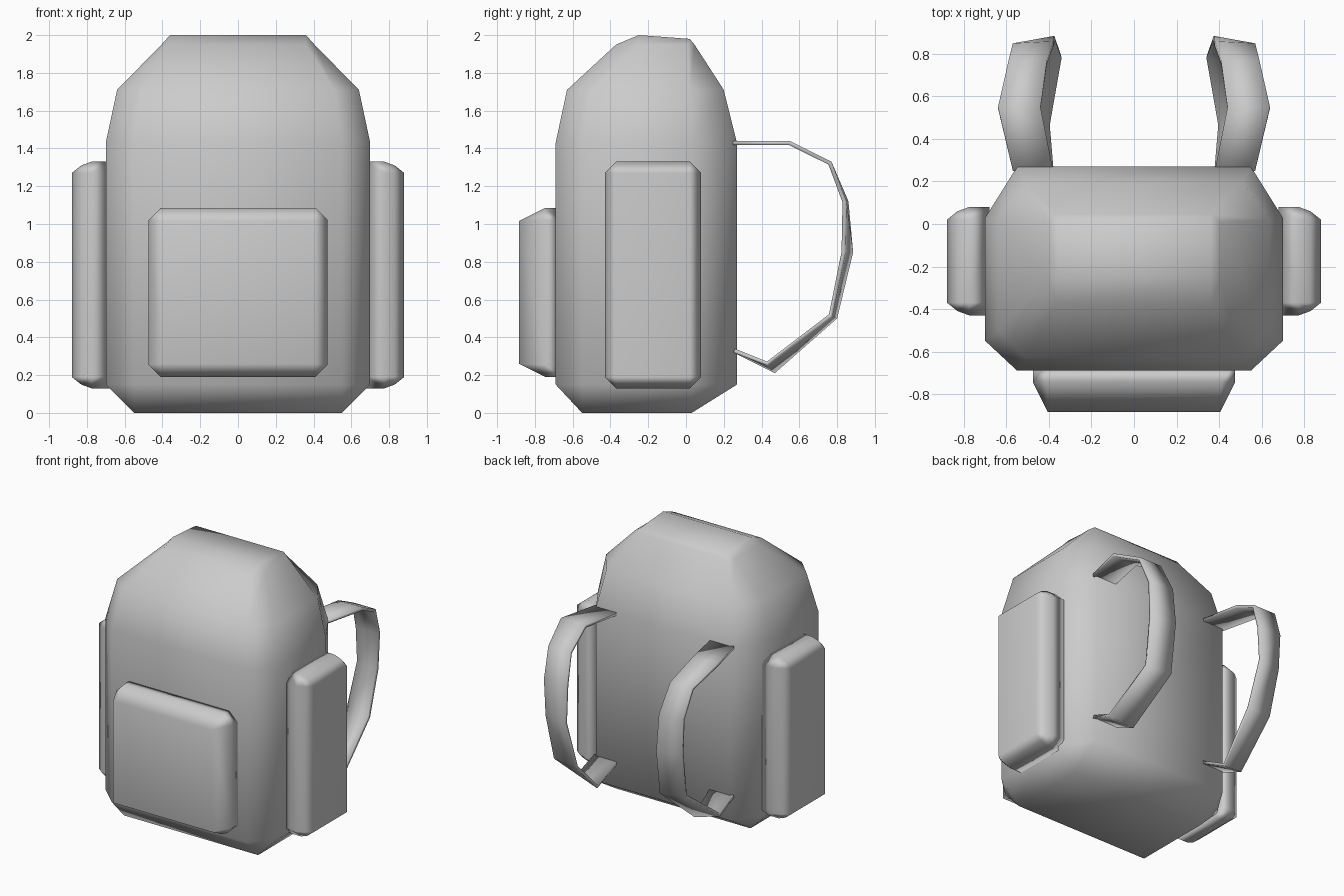
import bpy, bmesh, math

if "Cube" in bpy.data.objects:
    bpy.data.objects.remove(bpy.data.objects["Cube"])


def finish(name, bm, angle=60):
    me = bpy.data.meshes.new(name)
    bm.to_mesh(me)
    bm.free()
    ob = bpy.data.objects.new(name, me)
    bpy.context.collection.objects.link(ob)
    bpy.ops.object.select_all(action='DESELECT')
    ob.select_set(True)
    bpy.context.view_layer.objects.active = ob
    bpy.ops.object.shade_smooth_by_angle(angle=math.radians(angle))
    return ob


def loft(name, rings):
    """Skin equal-length rings, cap both ends, weld collapsed corners."""
    bm = bmesh.new()
    rows = [[bm.verts.new(p) for p in r] for r in rings]
    n = len(rows[0])
    for a, b in zip(rows, rows[1:]):
        for i in range(n):
            j = (i + 1) % n
            bm.faces.new((a[i], a[j], b[j], b[i]))
    bm.faces.new(rows[0][::-1])
    bm.faces.new(rows[-1])
    bmesh.ops.remove_doubles(bm, verts=bm.verts, dist=0.001)
    bmesh.ops.recalc_face_normals(bm, faces=bm.faces)
    return finish(name, bm)


def octagon(xi, xo, f_out, f_in, b_in, b_out):
    """Rectangle with cut corners, symmetric in the first axis."""
    right = [(xi, f_out), (xo, f_in), (xo, b_in), (xi, b_out)]
    return right + [(-x, y) for x, y in reversed(right)]


def mirror(ob):
    ob.modifiers.new("mirror", 'MIRROR').use_mirror_merge = False


# Main bag: chamfered box rising to a domed top
levels = [
    (0.00, 0.55, 0.55, -0.55, -0.55, 0.03, 0.03),
    (0.15, 0.55, 0.70, -0.69, -0.55, 0.03, 0.27),
    (1.43, 0.55, 0.70, -0.69, -0.55, 0.03, 0.27),
    (1.71, 0.51, 0.64, -0.63, -0.50, 0.02, 0.20),
    (1.95, 0.36, 0.405, -0.37, -0.26, 0.01, 0.045),
    (2.00, 0.36, 0.36, -0.25, -0.25, 0.02, 0.02),
]
rings = [[(x, y, z) for x, y in octagon(*o)] for z, *o in levels]
rings[-1] = [(x, y, 1.98 if y > 0 else z) for x, y, z in rings[-1]]
loft("bag_body", rings)


def pocket(name, hu, v0, v1, steps, place):
    """Bevelled pad: steps are (depth, inset, corner cut)."""
    rs = []
    for d, s, c in steps:
        o = octagon(hu - s - c, hu - s, v0 + s, v0 + s + c, v1 - s - c, v1 - s)
        rs.append([place(u, v, d) for u, v in o])
    ob = loft(name, rs)
    ob.modifiers.new("flat_faces", 'WEIGHTED_NORMAL')
    return ob


# Front pocket
pocket("front_pocket", 0.475, 0.19, 1.085,
       [(0.66, 0, 0.065), (0.745, 0, 0.065), (0.885, 0.07, 0.0)],
       lambda u, v, d: (u, -d, v))

# Side pockets
side = pocket("side_pockets", 0.255, 0.13, 1.33,
              [(0.68, 0, 0.06), (0.775, 0, 0.06), (0.83, 0.02, 0.04), (0.88, 0.06, 0.0)],
              lambda u, v, d: (d, u - 0.175, v))
mirror(side)

# Shoulder straps: outer and inner edge of a slightly twisted band
outer = [(.57, .25, 1.44), (.64, .55, 1.44), (.59, .77, 1.33), (.57, .85, 1.12),
         (.56, .845, .85), (.54, .775, .51), (.58, .43, .25), (.57, .25, .32)]
inner = [(.38, .25, 1.44), (.44, .55, 1.44), (.41, .77, 1.33), (.38, .86, 1.12),
         (.375, .885, .85), (.345, .80, .50), (.40, .47, .21), (.38, .25, .32)]
bm = bmesh.new()
o = [bm.verts.new(p) for p in outer]
n = [bm.verts.new(p) for p in inner]
for i in range(len(o) - 1):
    bm.faces.new((o[i], o[i + 1], n[i + 1], n[i]))
straps = finish("shoulder_straps", bm)
sol = straps.modifiers.new("thickness", 'SOLIDIFY')
sol.thickness, sol.offset = 0.022, -1
mirror(straps)
